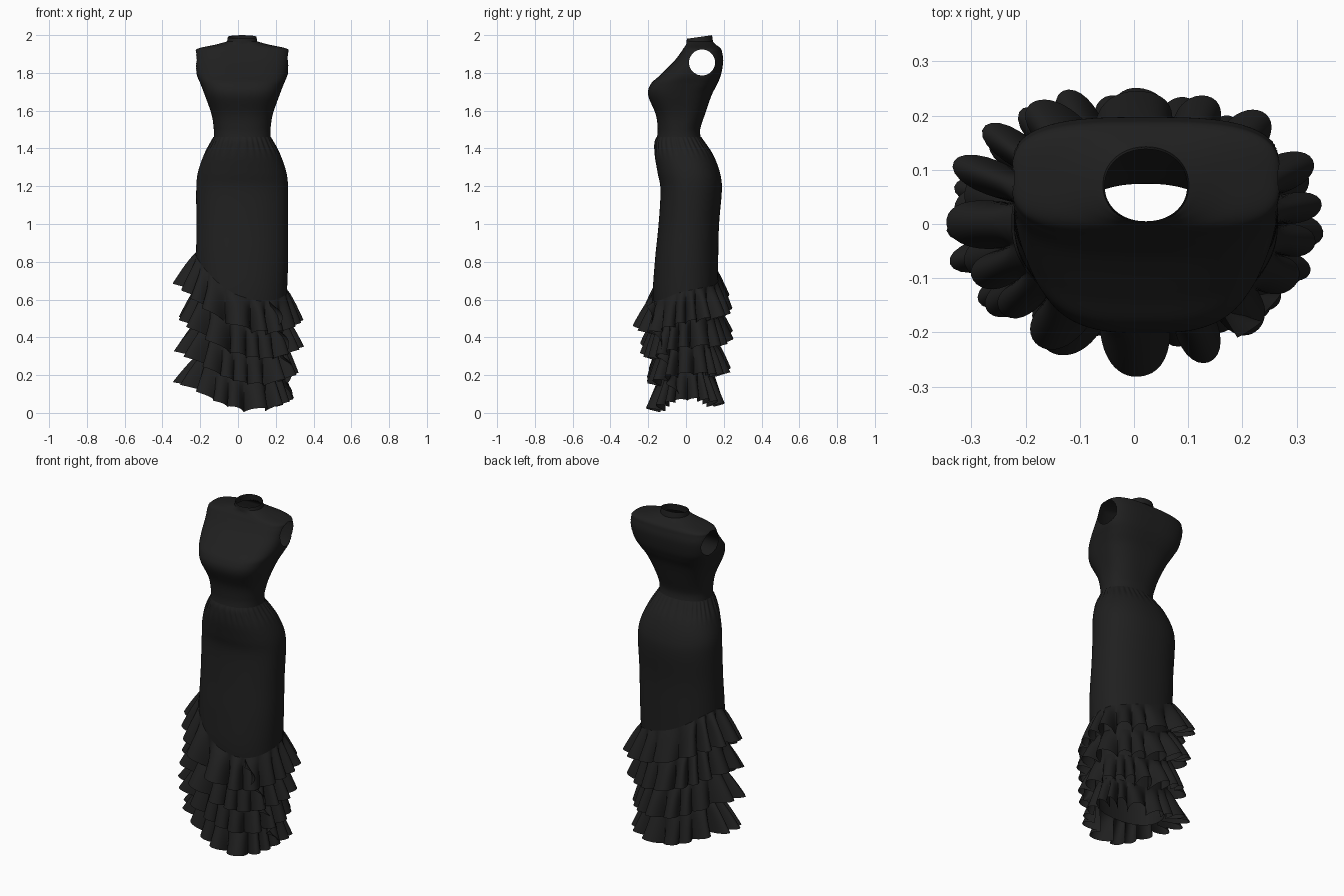
import bpy, bmesh, math
from math import sin, cos, pi

cube = bpy.data.objects.get("Cube")
if cube:
    bpy.data.objects.remove(cube, do_unlink=True)

black = bpy.data.materials.new("black fabric")
black.use_nodes = True
COLOUR = (0.014, 0.014, 0.014, 1)
black.diffuse_color = COLOUR
bsdf = black.node_tree.nodes["Principled BSDF"]
bsdf.inputs["Base Color"].default_value = COLOUR
bsdf.inputs["Roughness"].default_value = 0.9

CENTRE_X = 0.022
SEGMENTS = 128

# Section rows: height, half width, front y, back y, y of widest point
BODICE = [
    (1.45, .15, -.155, .08, -.03), (1.5, .15, -.15, .075, -.03),
    (1.58, .162, -.16, .1, -.02), (1.68, .197, -.2, .135, -.01),
    (1.74, .22, -.187, .165, .03), (1.79, .24, -.135, .185, .06),
    (1.86, .249, -.065, .197, .085), (1.905, .249, -.03, .192, .085),
    (1.929, .234, -.014, .184, .085), (1.95, .14, 0, .158, .08),
    (1.967, .078, .003, .14, .07),
]
SKIRT = [
    (1.46, .152, -.155, .08, -.03), (1.43, .168, -.165, .1, -.02),
    (1.36, .205, -.165, .147, 0), (1.27, .235, -.15, .18, .02),
    (1.18, .243, -.135, .19, .02), (1, .242, -.145, .175, .01),
    (.8, .243, -.165, .17, 0), (.6, .235, -.175, .165, 0),
    (.35, .22, -.15, .15, 0), (.14, .2, -.13, .13, 0),
]


def section(rows, u):
    """Smoothly interpolated section at row position u."""
    i = min(int(u), len(rows) - 2)
    t = u - i
    a, b, c, d = (rows[max(0, min(len(rows) - 1, i + k))] for k in (-1, 0, 1, 2))
    return [q + t / 2 * (r - p + t * (2 * p - 5 * q + 4 * r - s + t * (3 * (q - r) + s - p)))
            for p, q, r, s in zip(a, b, c, d)]


def section_at(rows, z):
    """Section of a table that runs downwards, found by height."""
    z = max(rows[-1][0], min(rows[0][0], z))
    for i in range(len(rows) - 1):
        if z >= rows[i + 1][0]:
            return section(rows, i + (rows[i][0] - z) / (rows[i][0] - rows[i + 1][0]))


def outline(sec, angle, power, offset=0):
    """Point on a rounded section, front and back depths separate."""
    _, half, front, back, mid = sec
    c, s = cos(angle), sin(angle)
    depth = back - mid if s > 0 else mid - front
    x = math.copysign(abs(c) ** (2 / power), c) * half
    y = math.copysign(abs(s) ** (2 / power), s) * depth
    return CENTRE_X + x + c * offset, mid + y + s * offset


def grid_object(name, rows, closed=True, edit=None):
    """Skin rows of points into a smooth cloth surface."""
    bm = bmesh.new()
    grid = [[bm.verts.new(p) for p in row] for row in rows]
    n = len(grid[0])
    for lower, upper in zip(grid, grid[1:]):
        for j in range(n if closed else n - 1):
            k = (j + 1) % n
            bm.faces.new((lower[j], lower[k], upper[k], upper[j]))
    if edit:
        edit(bm)
    mesh = bpy.data.meshes.new(name)
    bm.to_mesh(mesh)
    bm.free()
    mesh.materials.append(black)
    obj = bpy.data.objects.new(name, mesh)
    bpy.context.collection.objects.link(obj)
    bpy.ops.object.select_all(action="DESELECT")
    obj.select_set(True)
    bpy.context.view_layer.objects.active = obj
    bpy.ops.object.shade_smooth_by_angle(angle=math.radians(50))
    return obj


def angles(n=SEGMENTS):
    return [2 * pi * j / n for j in range(n)]


# Bodice with round armholes
def cut_armholes(bm):
    y0, z0, radius = .085, 1.855, .069

    def distance(p):
        return math.hypot(p.y - y0, p.z - z0)
    holes = [f for f in bm.faces if distance(f.calc_center_median()) < radius
             and abs(f.calc_center_median().x - CENTRE_X) > .12]
    bmesh.ops.delete(bm, geom=holes, context="FACES")
    for v in bm.verts:
        if v.is_boundary and 1.6 < v.co.z < 1.945:
            scale = radius / distance(v.co)
            v.co.y = y0 + (v.co.y - y0) * scale
            v.co.z = z0 + (v.co.z - z0) * scale


def bodice_row(u):
    sec = section(BODICE, u)
    power = 2.3 + .8 * min(1, max(0, (sec[0] - 1.5) * 4))
    if sec[0] > 1.94:
        power -= .9 * min(1, (sec[0] - 1.94) / .02)
    return [(*outline(sec, a, power), sec[0]) for a in angles()]


STEPS = 8
grid_object("bodice", [bodice_row(i / STEPS) for i in range((len(BODICE) - 1) * STEPS + 1)],
            edit=cut_armholes)

# Standing collar, a little higher at the back
collar = []
for z, grow in ((1.95, .003), (1.97, .001), (1.99, -.002)):
    ring = [outline(BODICE[-1], a, 2.1, grow) for a in angles(64)]
    collar.append([(x, y, z + (y - .07) * .14) for x, y in ring])
grid_object("collar", collar)


# Skirt with fine gathers fading below the waist
def skirt_row(u):
    sec = section(SKIRT, u)
    gather = .003 * max(0, 1 - abs(sec[0] - 1.42) / .07)
    return [(*outline(sec, a, 2.25, gather * sin(32 * a + sin(5 * a))), sec[0])
            for a in angles(256)]


grid_object("skirt", [skirt_row(i / 5) for i in range((len(SKIRT) - 1) * 5 + 1)])


# Four slanting ruffle tiers, higher on the right side
def ruffle(tier, folds=17, steps=8):
    rows = []
    for i in range(steps + 1):
        v = i / steps
        row = []
        for a in angles(360):
            c, s = cos(a), sin(a)
            phase = folds * a / 2 + .8 * sin(2 * a + tier * 2) + .5 * sin(5 * a + tier) + tier
            wave = 2 * abs(sin(phase)) ** 1.3 - 1
            size = 1 + .4 * sin(3 * a + tier * 1.7)
            hem = .495 - .1 * c + .05 * s + .08 * c * c
            hem -= tier * (.155 - .02 * c + .012 * s)
            z = hem + .17 * (1 - v) + .01 * wave * size * v
            flare = .05 + .042 * wave * size
            flare *= 1 - .08 * c + (.25 + .05 * tier) * max(0, -c) ** 6 - .06 * tier * s * s
            turn = a - .045 * v * sin(2 * phase)
            base = section_at(SKIRT, hem + .17 * (1 - .6 * v))
            row.append((*outline(base, turn, 2.2, .004 + flare * v ** .85), max(0, z)))
        rows.append(row)
    return grid_object(f"ruffle_tier_{tier + 1}", rows)


for tier in range(4):
    ruffle(tier)

# Frill falling diagonally across the front left of the tiers
frill = []
for i in range(121):
    t = i / 120
    z = .59 - .46 * t
    base = section_at(SKIRT, z)
    row = []
    for k in range(6):
        v = k / 5
        turn = math.radians(-58 + 42 * t) + .14 * v * sin(t * 20)
        row.append((*outline(base, turn, 2.2, .02 + .05 * v), z - .04 * v + .015 * v * cos(t * 20)))
    frill.append(row)
grid_object("cascade_frill", frill, closed=False)
